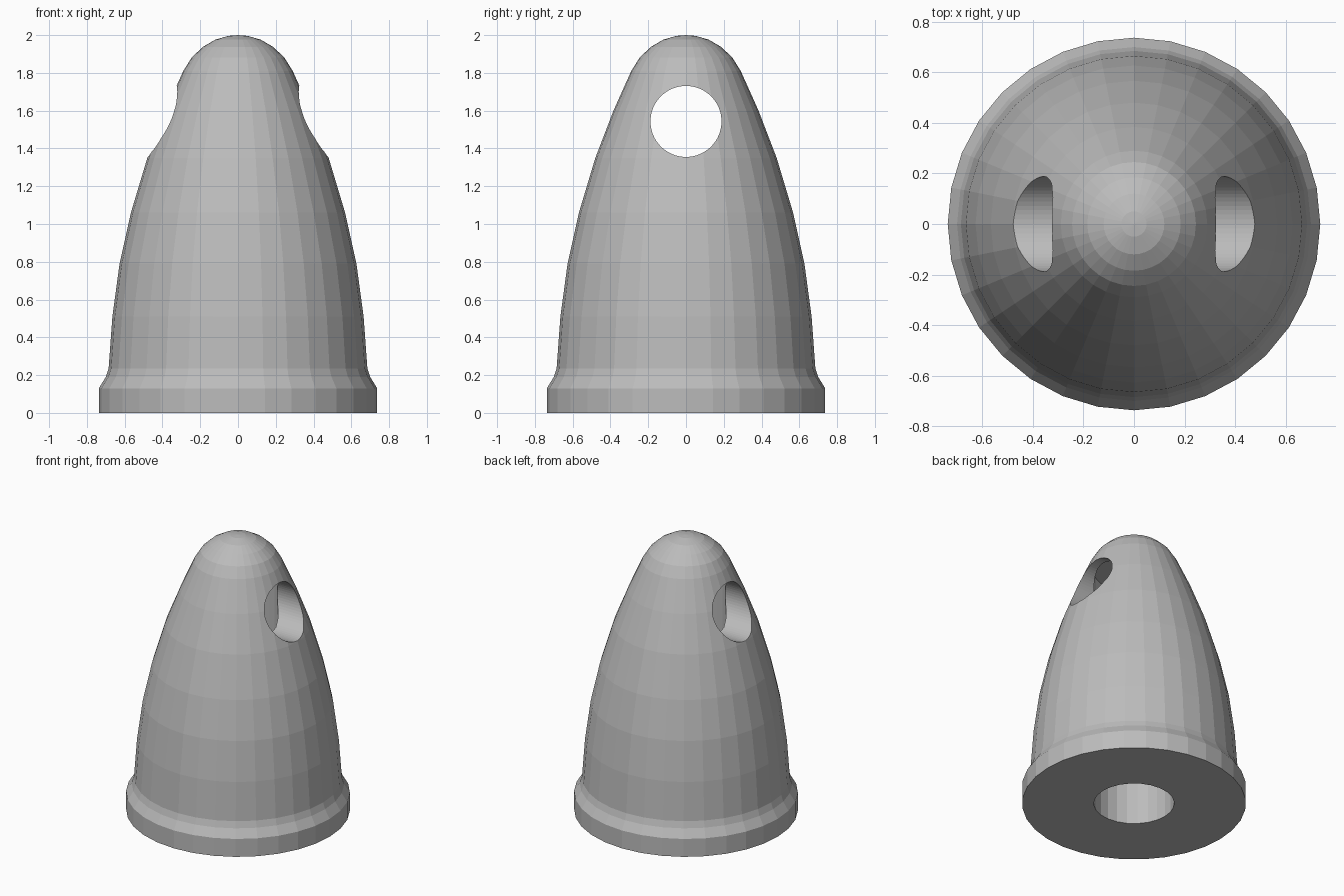
import bpy
import bmesh
from math import pi, sin, cos
from mathutils import Matrix, Vector

old = bpy.data.objects.get("Cube")
if old:
    bpy.data.objects.remove(old, do_unlink=True)

# Single grey material
grey = bpy.data.materials.new("plain grey")
grey.use_nodes = True
colour = (0.5, 0.5, 0.5, 1.0)
grey.diffuse_color = colour
grey.node_tree.nodes["Principled BSDF"].inputs["Base Color"].default_value = colour


def make_object(name, bm):
    bmesh.ops.recalc_face_normals(bm, faces=bm.faces[:])
    mesh = bpy.data.meshes.new(name)
    bm.to_mesh(mesh)
    bm.free()
    mesh.materials.append(grey)
    obj = bpy.data.objects.new(name, mesh)
    bpy.context.collection.objects.link(obj)
    return obj


def revolve(name, profile, sides):
    """Turn (radius, height) points into a closed, capped solid with a top tip."""
    bm = bmesh.new()
    rings = [[bm.verts.new((r * cos(2 * pi * i / sides), r * sin(2 * pi * i / sides), z))
              for i in range(sides)] for r, z in profile[:-1]]
    tip = bm.verts.new((0, 0, profile[-1][1]))
    bm.faces.new(rings[0][::-1])
    for i in range(sides):
        j = (i + 1) % sides
        for low, high in zip(rings, rings[1:]):
            bm.faces.new((low[i], low[j], high[j], high[i]))
        bm.faces.new((rings[-1][i], rings[-1][j], tip))
    return make_object(name, bm)


def cylinder(name, radius, depth, centre, sides, axis="Z"):
    bm = bmesh.new()
    turn = Matrix.Rotation(pi / 2, 4, "Y") if axis == "X" else Matrix()
    bmesh.ops.create_cone(bm, cap_ends=True, segments=sides, radius1=radius,
                          radius2=radius, depth=depth,
                          matrix=Matrix.Translation(Vector(centre)) @ turn)
    return make_object(name, bm)


# Pointed shell with a flanged base and rounded nose
profile = [(0.737, 0), (0.737, 0.13), (0.70, 0.19), (0.685, 0.235),
           (0.665, 0.51), (0.627, 0.79), (0.567, 1.06), (0.48, 1.35),
           (0.384, 1.60), (0.29, 1.81), (0.245, 1.882), (0.185, 1.938),
           (0.12, 1.976), (0.05, 1.996), (0, 2.0)]
shell = revolve("nose_cone", profile, 32)

# Central bore from below, and a round tunnel across the nose
cutters = [cylinder("bore_cutter", 0.265, 1.86, (0, 0, 0.83), 24),
           cylinder("tunnel_cutter", 0.188, 2.0, (0, 0, 1.543), 64, "X")]

bpy.context.view_layer.objects.active = shell
for cutter in cutters:
    cutter.hide_render = True
    cut = shell.modifiers.new(cutter.name, "BOOLEAN")
    cut.operation = "DIFFERENCE"
    cut.solver = "EXACT"
    cut.object = cutter
    bpy.ops.object.modifier_apply(modifier=cut.name)
    bpy.data.objects.remove(cutter, do_unlink=True)
